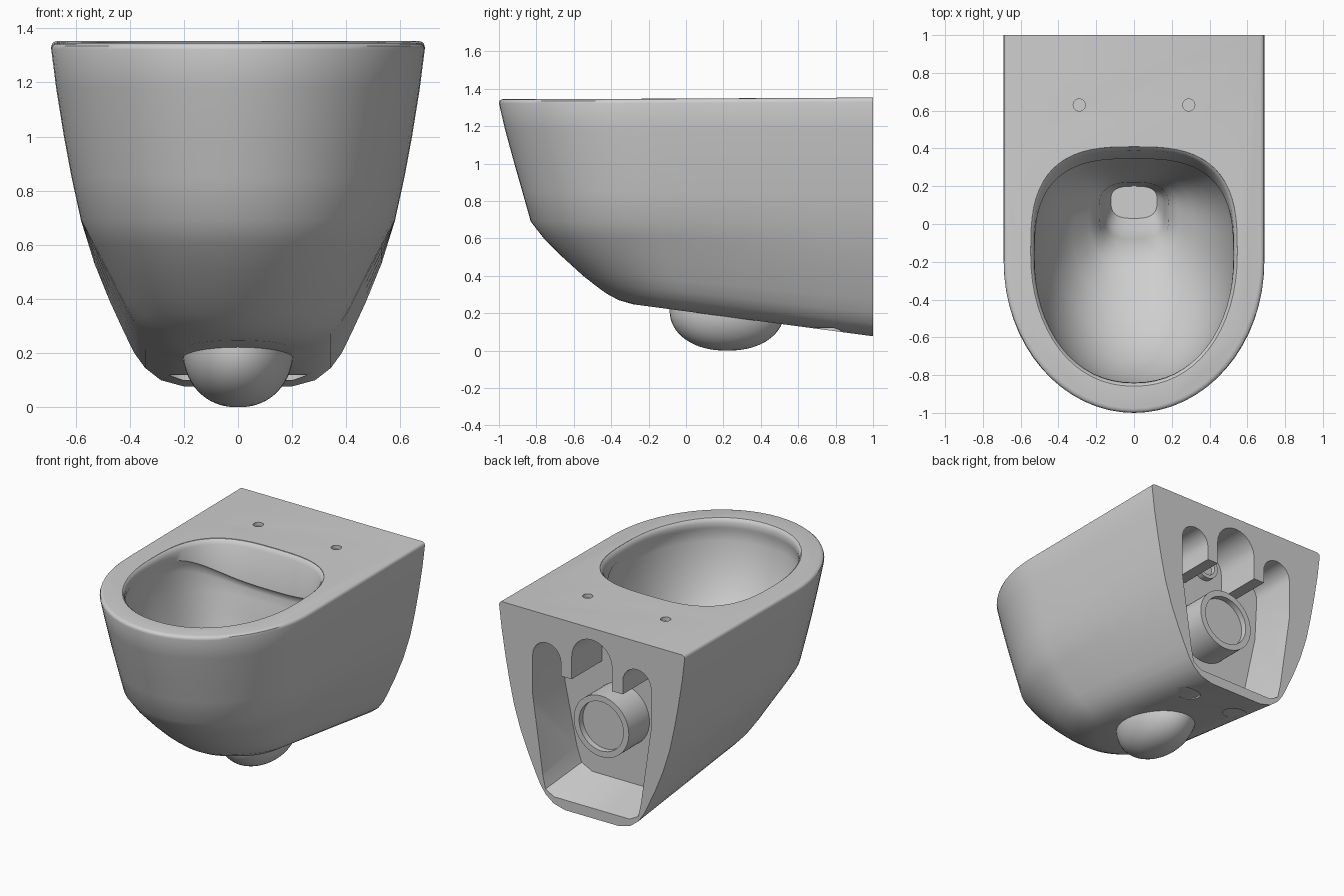
import bpy, bmesh
from math import sin, cos, pi, radians

cube = bpy.data.objects.get("Cube")
if cube:
    bpy.data.objects.remove(cube)

ceramic = bpy.data.materials.new("grey ceramic")
ceramic.use_nodes = True
COLOR = (0.62, 0.62, 0.62, 1)
ceramic.diffuse_color = COLOR
ceramic.node_tree.nodes["Principled BSDF"].inputs["Base Color"].default_value = COLOR


def loft(name, rings):
    """Closed solid through rings with equal point counts."""
    bm = bmesh.new()
    loops = [[bm.verts.new(p) for p in ring] for ring in rings]
    n = len(loops[0])
    for a, b in zip(loops, loops[1:]):
        for i in range(n):
            j = (i + 1) % n
            bm.faces.new((a[i], a[j], b[j], b[i]))
    bm.faces.new(loops[0])
    bm.faces.new(loops[-1])
    bmesh.ops.recalc_face_normals(bm, faces=bm.faces)
    mesh = bpy.data.meshes.new(name)
    bm.to_mesh(mesh)
    bm.free()
    mesh.materials.append(ceramic)
    obj = bpy.data.objects.new(name, mesh)
    bpy.context.collection.objects.link(obj)
    return obj


def lathe(name, profile, center, axis, n=32):
    """Solid of revolution; profile holds (radius, position along axis)."""
    rings = []
    for r, h in profile:
        ring = []
        for i in range(n):
            a, b = r * cos(2 * pi * i / n), r * sin(2 * pi * i / n)
            p = (a, h, b) if axis == "y" else (a, b, h)
            ring.append(tuple(c + d for c, d in zip(center, p)))
        rings.append(ring)
    return loft(name, rings)


def boolean(target, tool, operation):
    mod = target.modifiers.new(tool.name, "BOOLEAN")
    mod.object, mod.operation, mod.solver = tool, operation, "EXACT"
    bpy.context.view_layer.objects.active = target
    bpy.ops.object.modifier_apply(modifier=mod.name)
    bpy.data.objects.remove(tool)


def smooth(obj, angle):
    bpy.ops.object.select_all(action="DESELECT")
    obj.select_set(True)
    bpy.context.view_layer.objects.active = obj
    bpy.ops.object.shade_smooth_by_angle(angle=radians(angle))


def power(v, e):
    return abs(v) ** e * (1 if v >= 0 else -1)


# Outer shell: U-shaped layers whose lower edges drop towards the wall
def shell_ring(z_front, z_back, hw, y_front):
    y_mid = y_front + min(0.8, hw * 1.18)
    plan = [(hw, 1 + (y_mid - 1) * k / 4) for k in range(4)]
    for i in range(33):
        a = pi * i / 32
        plan.append((hw * cos(a), y_mid - (y_mid - y_front) * sin(a)))
    plan += [(-x, y) for x, y in reversed(plan[:4])]
    drop = lambda y: min(1, max(0, (y + 0.3) / 1.3))
    return [(x, y, z_front + (z_back - z_front) * drop(y)) for x, y in plan]


shell_layers = [
    (1.345, 1.353, 0.668, -0.976), (1.342, 1.35, 0.679, -0.989),
    (1.335, 1.343, 0.687, -0.997), (1.322, 1.33, 0.69, -1.0),
    (1.18, 1.18, 0.672, -0.967), (1.0, 1.0, 0.643, -0.918),
    (0.85, 0.85, 0.615, -0.875), (0.69, 0.69, 0.58, -0.83),
    (0.6, 0.53, 0.53, -0.76), (0.5, 0.39, 0.473, -0.66),
    (0.4, 0.275, 0.42, -0.55), (0.345, 0.2, 0.383, -0.48),
    (0.305, 0.145, 0.343, -0.425), (0.27, 0.1, 0.285, -0.36),
    (0.25, 0.077, 0.2, -0.28),
]
body = loft("toilet_body", [shell_ring(*s) for s in shell_layers])

# Rounded trap bulging out underneath
bulb = []
for i in range(1, 17):
    a = pi / 2 * i / 16
    bulb.append((0.205 * sin(a) ** 0.9, 0.21 - 0.21 * cos(a)))
bulb.append((0.205, 0.3))
trap = lathe("trap", bulb, (0, 0, 0), "z", 40)
for v in trap.data.vertices:
    v.co.y = v.co.y * 1.5 + 0.22
boolean(body, trap, "UNION")


# Bowl: egg-shaped layers, squarer at the back, shrinking to the sump;
# dip lowers the back of a layer to form the overhanging back lip
def bowl_ring(z, hw, y_front, y_back, front_power=2.15, dip=0):
    y_mid = y_front + 0.56 * (y_back - y_front)
    ring = []
    for i in range(64):
        a = 2 * pi * i / 64
        e = 2 / 2.9 if sin(a) > 0 else 2 / front_power
        length = y_back - y_mid if sin(a) > 0 else y_mid - y_front
        ring.append((hw * power(cos(a), e), y_mid + length * power(sin(a), e),
                     z - dip * max(0, sin(a)) ** 2))
    return ring


bowl_layers = [
    (1.37, 0.55, -0.865, 0.412), (1.346, 0.547, -0.86, 0.409),
    (1.338, 0.537, -0.85, 0.4), (1.318, 0.529, -0.842, 0.388),
    (1.285, 0.526, -0.839, 0.345, 2.15, 0.19),
    (1.265, 0.534, -0.845, 0.358, 2.15, 0.19),
    (1.2, 0.532, -0.838, 0.36, 2.15, 0.15),
    (1.05, 0.503, -0.8, 0.345, 2.15, 0.05),
    (0.9, 0.46, -0.725, 0.325), (0.76, 0.4, -0.61, 0.295),
    (0.64, 0.32, -0.44, 0.265), (0.54, 0.235, -0.24, 0.235, 2.4),
    (0.46, 0.185, -0.13, 0.22, 2.8), (0.32, 0.165, -0.08, 0.21, 3),
    (0.24, 0.148, -0.03, 0.205, 3), (0.16, 0.122, 0.03, 0.2, 3),
]
boolean(body, loft("bowl_cutter", [bowl_ring(*b) for b in bowl_layers]), "DIFFERENCE")


# Wall cavity: tapered pocket topped by three arched slots
def arch(x, z, r):
    return [(x + r * cos(pi * i / 12), z + r * sin(pi * i / 12)) for i in range(13)]


slots = (arch(0.335, 1.06, 0.105) + [(0.23, 0.97), (0.15, 0.97)]
         + arch(0, 1.125, 0.15) + [(-0.15, 0.97), (-0.23, 0.97)]
         + arch(-0.335, 1.06, 0.105))


def cavity_ring(y, low):
    right = [(x, y, z) for x, z in low]
    left = [(-x, y, z) for x, z in reversed(low)]
    return right + [(x, y, z) for x, z in slots] + left


mouth = [(0.28, 0.145), (0.345, 0.18), (0.365, 0.27), (0.44, 0.79)]
inside = [(0.22, 0.21), (0.3, 0.25), (0.335, 0.35), (0.425, 0.77)]
cavity = loft("cavity_cutter", [cavity_ring(0.68, inside), cavity_ring(1.0, mouth),
                                cavity_ring(1.05, mouth)])
boolean(body, cavity, "DIFFERENCE")

# Seat fixing holes on top and shallow round recesses underneath
for side in (-1, 1):
    hole = lathe("seat_hole", [(0.032, 1.325), (0.032, 1.4)], (side * 0.29, 0.63, 0), "z", 20)
    boolean(body, hole, "DIFFERENCE")
    recess = lathe("recess", [(0.075, 0.0), (0.075, 0.12)], (side * 0.19, 0.76, 0), "z", 28)
    boolean(body, recess, "DIFFERENCE")
smooth(body, 38)

# Waste outlet with a recessed end, and the smaller water inlet
outlet = lathe("waste_outlet", [(0.205, 0.6), (0.205, 0.9), (0.165, 0.9), (0.165, 0.86)],
               (0, 0, 0.655), "y", 40)
inlet = lathe("water_inlet", [(0.085, 0.62), (0.085, 0.72), (0.06, 0.72), (0.06, 0.69)],
              (0, 0, 1.13), "y", 28)
for pipe in (outlet, inlet):
    smooth(pipe, 30)
